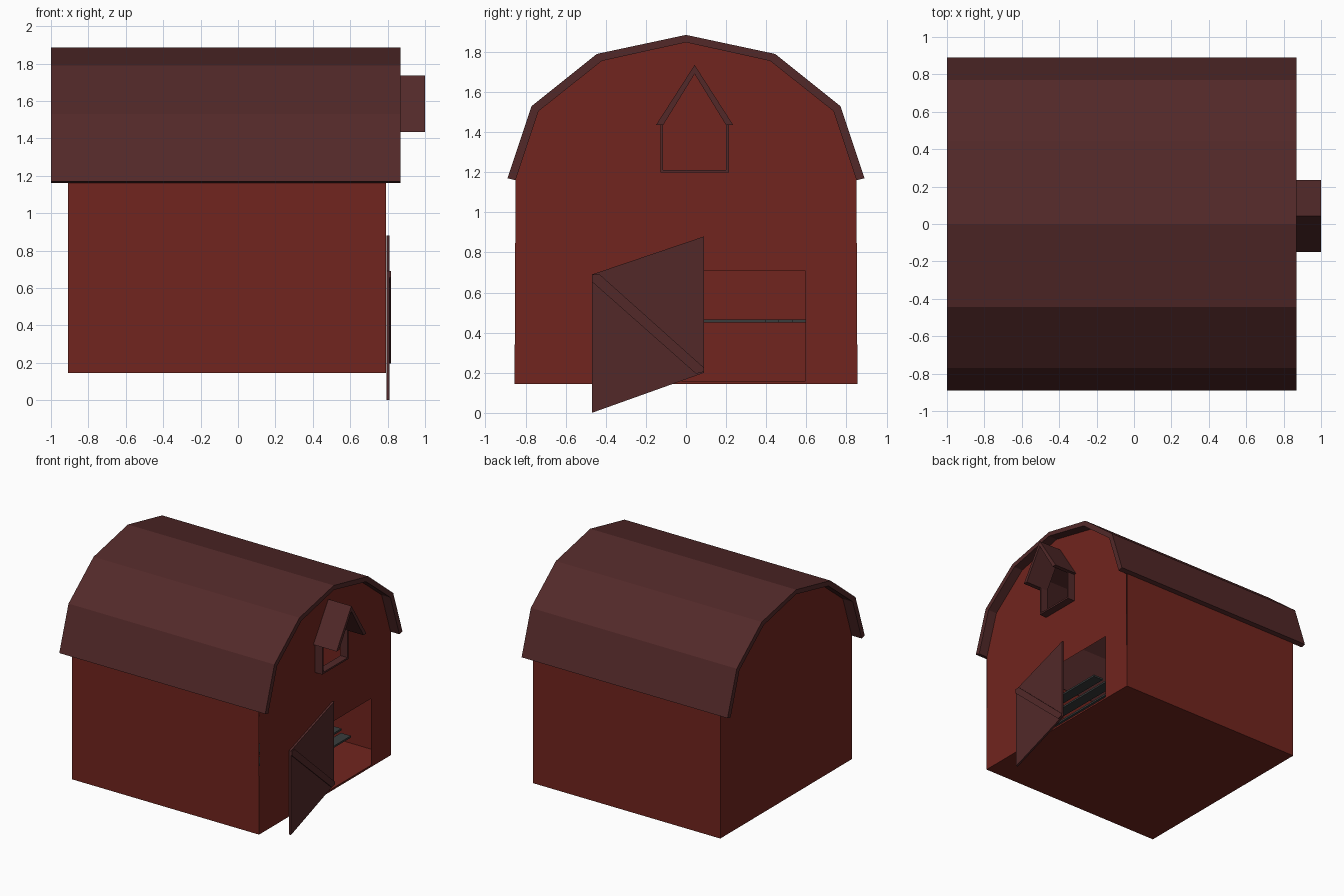
import bpy, bmesh

if "Cube" in bpy.data.objects:
    bpy.data.objects.remove(bpy.data.objects["Cube"])


def material(name, rgb):
    m = bpy.data.materials.new(name)
    m.diffuse_color = (*rgb, 1)
    m.use_nodes = True
    m.node_tree.nodes["Principled BSDF"].inputs["Base Color"].default_value = m.diffuse_color
    return m


RED = material("barn_red", (0.165, 0.018, 0.013))
BROWN = material("roof_brown", (0.085, 0.022, 0.022))
GREY = material("dark_grey", (0.04, 0.045, 0.045))


def finish(bm, name, mat):
    me = bpy.data.meshes.new(name)
    bm.to_mesh(me)
    bm.free()
    me.materials.append(mat)
    ob = bpy.data.objects.new(name, me)
    bpy.context.collection.objects.link(ob)
    return ob


def prism(name, profile, x0, x1, mat):
    """Extrude a (y, z) outline along x."""
    bm = bmesh.new()
    face = bm.faces.new([bm.verts.new((x0, y, z)) for y, z in profile])
    ext = bmesh.ops.extrude_face_region(bm, geom=[face], use_keep_orig=True)
    for v in ext["geom"]:
        if isinstance(v, bmesh.types.BMVert):
            v.co.x = x1
    bmesh.ops.recalc_face_normals(bm, faces=bm.faces)
    return finish(bm, name, mat)


def sheet(name, loops, x, mat, facing):
    """Flat wall in the y-z plane; later loops are holes."""
    bm = bmesh.new()
    for loop in loops:
        vs = [bm.verts.new((x, y, z)) for y, z in loop]
        for a, b in zip(vs, vs[1:] + vs[:1]):
            bm.edges.new((a, b))
    bmesh.ops.triangle_fill(bm, use_beauty=True, edges=bm.edges[:], normal=(facing, 0, 0))
    bm.normal_update()
    for f in bm.faces:
        if f.normal.x * facing < 0:
            f.normal_flip()
    bmesh.ops.dissolve_limit(bm, angle_limit=0.01, verts=bm.verts[:], edges=bm.edges[:])
    return finish(bm, name, mat)


def rect(y0, y1, z0, z1):
    return [(y0, z0), (y1, z0), (y1, z1), (y0, z1)]


def mirrored(half):
    """Half outline ending on y = 0, completed on the -y side."""
    return half + [(-y, z) for y, z in half[-2::-1]]


BACK, FRONT, HALF, BASE = -0.91, 0.79, 0.855, 0.145
outer = mirrored([(0.89, 1.17), (0.77, 1.53), (0.445, 1.79), (0, 1.885)])
inner = mirrored([(0.85, 1.16), (0.735, 1.505), (0.42, 1.755), (0, 1.848)])
C = 0.043  # centre line of the loft window

# End walls, the front one with doorway and loft window
gable = [(-HALF, BASE), (HALF, BASE)] + inner
window = [(C - 0.157, 1.21), (C + 0.157, 1.21), (C + 0.157, 1.44),
          (C, 1.69), (C - 0.157, 1.44)]
sheet("front_wall", [gable, rect(-0.07, 0.595, 0.16, 0.707), window], FRONT, RED, 1)
sheet("back_wall", [gable], BACK, RED, -1)

# Side walls and floor
bm = bmesh.new()
rows = [[bm.verts.new((x, y, z)) for x in (BACK, FRONT)]
        for y, z in ((-HALF, 1.18), (-HALF, BASE), (HALF, BASE), (HALF, 1.18))]
for a, b in zip(rows, rows[1:]):
    bm.faces.new((a[0], b[0], b[1], a[1]))
finish(bm, "side_walls_and_floor", RED)

# Gambrel roof shell
prism("roof", outer + inner[::-1], -1.0, 0.87, BROWN)

# Loft window hood and frame
prism("window_hood", [(C - 0.193, 1.435), (C, 1.735), (C + 0.193, 1.435),
                      (C + 0.157, 1.435), (C, 1.69), (C - 0.157, 1.435)],
      FRONT, 1.0, BROWN)
for s, side in ((-1, "left"), (1, "right")):
    y0, y1 = sorted((C + s * 0.157, C + s * 0.171))
    prism(f"window_frame_{side}", rect(y0, y1, 1.2, 1.45), FRONT, 0.855, BROWN)
prism("window_sill", rect(C - 0.171, C + 0.171, 1.198, 1.212), FRONT, 0.855, BROWN)

# Slanted open door with diagonal brace
prism("door", [(-0.47, 0.0), (0.09, 0.2), (0.09, 0.88), (-0.47, 0.69)],
      0.794, 0.81, BROWN)
prism("door_brace", [(-0.47, 0.655), (0.05, 0.195), (0.09, 0.205),
                     (0.09, 0.225), (-0.43, 0.69), (-0.47, 0.69)],
      0.808, 0.818, BROWN)

# Slats inside the doorway
for i in range(4):
    x = 0.7 - 0.13 * i
    prism(f"inner_slat_{i + 1}", rect(-0.4, 0.4 + 0.065 * i, 0.45, 0.465),
          x - 0.045, x + 0.045, GREY)
